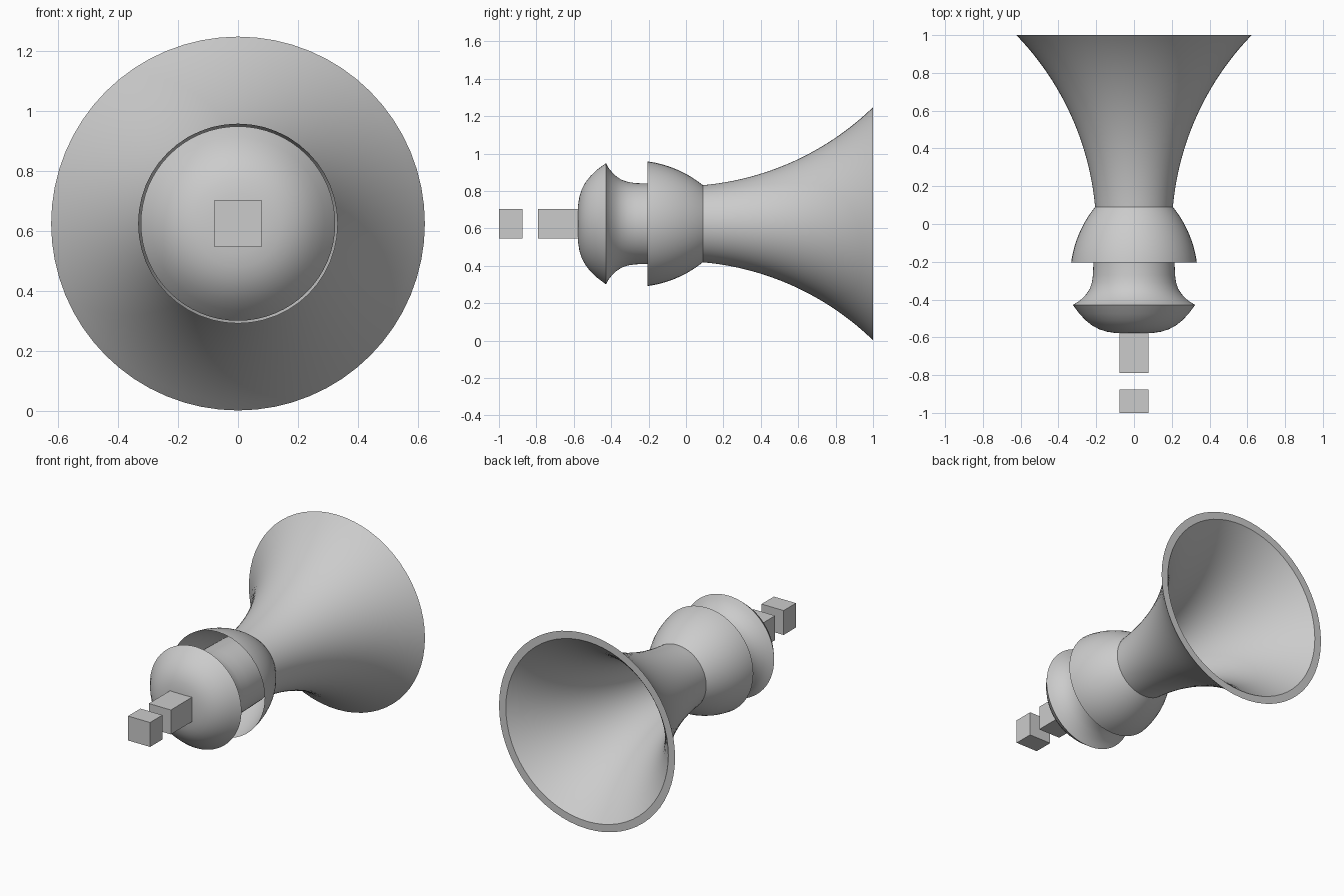
import bpy, bmesh, math
from mathutils import Vector

if "Cube" in bpy.data.objects:
    bpy.data.objects.remove(bpy.data.objects["Cube"])

AXIS_Z = 0.625


def arc(p0, p1, sag, n=14):
    """Circular arc between two (y, r) points; sag > 0 bulges away from the axis."""
    a, b = Vector(p0), Vector(p1)
    d = b - a
    nrm = Vector((-d.y, d.x)).normalized()
    if nrm.y < 0:
        nrm = -nrm
    h = d.length / 2
    R = (h * h + sag * sag) / (2 * abs(sag))
    half = math.asin(h / R)
    s = math.copysign(1, sag)
    centre = (a + b) / 2 + nrm * s * (abs(sag) - R)
    pts = []
    for i in range(n + 1):
        t = -half + 2 * half * i / n
        pts.append(tuple(centre + d.normalized() * R * math.sin(t)
                         + nrm * s * R * math.cos(t)))
    return pts


def finish(bm, name, smooth=True):
    bmesh.ops.remove_doubles(bm, verts=bm.verts, dist=1e-5)
    bmesh.ops.recalc_face_normals(bm, faces=bm.faces)
    me = bpy.data.meshes.new(name)
    bm.to_mesh(me)
    bm.free()
    ob = bpy.data.objects.new(name, me)
    bpy.context.collection.objects.link(ob)
    if smooth:
        bpy.ops.object.select_all(action='DESELECT')
        ob.select_set(True)
        bpy.context.view_layer.objects.active = ob
        bpy.ops.object.shade_smooth_by_angle(angle=math.radians(30))
    return ob


def lathe(name, profile, segs=64):
    """Revolve a (y, r) profile about the long axis."""
    bm = bmesh.new()
    vs = [bm.verts.new((0, y, AXIS_Z + r)) for y, r in profile]
    es = [bm.edges.new(e) for e in zip(vs, vs[1:])]
    bmesh.ops.spin(bm, geom=vs + es, cent=(0, 0, AXIS_Z), axis=(0, 1, 0),
                   angle=math.tau, steps=segs, use_merge=True)
    return finish(bm, name)


def block(name, y0, y1):
    bm = bmesh.new()
    bmesh.ops.create_cube(bm, size=1)
    for v in bm.verts:
        v.co = (v.co.x * 0.156, (y0 + y1) / 2 + v.co.y * (y1 - y0),
                AXIS_Z + v.co.z * 0.156)
    return finish(bm, name, smooth=False)


# flared horn: outer wall, flat rim, inner wall
outer = arc((0.09, 0.206), (1.0, 0.623), -0.086, 24)
inner = arc((1.0, 0.575), (0.09, 0.165), -0.086, 24)
lathe("flared_horn", outer + inner + [outer[0]])

# hollow collar with a sharp front lip
lip, root = (-0.205, 0.333), (0.09, 0.206)
lathe("collar", arc(root, lip, 0.022) + arc(lip, (0.08, 0.198), 0.016), 48)

# rounded cap with a waisted neck running into the collar
cap = [(-0.58, 0), (-0.58, 0.05), (-0.577, 0.1), (-0.570, 0.145), (-0.557, 0.185),
       (-0.537, 0.222), (-0.510, 0.256), (-0.475, 0.289), (-0.428, 0.324)]
neck = [(-0.413, 0.297), (-0.395, 0.275), (-0.372, 0.253), (-0.345, 0.235),
        (-0.310, 0.223), (-0.270, 0.217), (-0.205, 0.215), (0.03, 0.21), (0.03, 0)]
lathe("rounded_cap", cap + neck)

# two square blocks on the front
block("stem_block", -0.79, -0.57)
block("tip_block", -1.0, -0.875)
